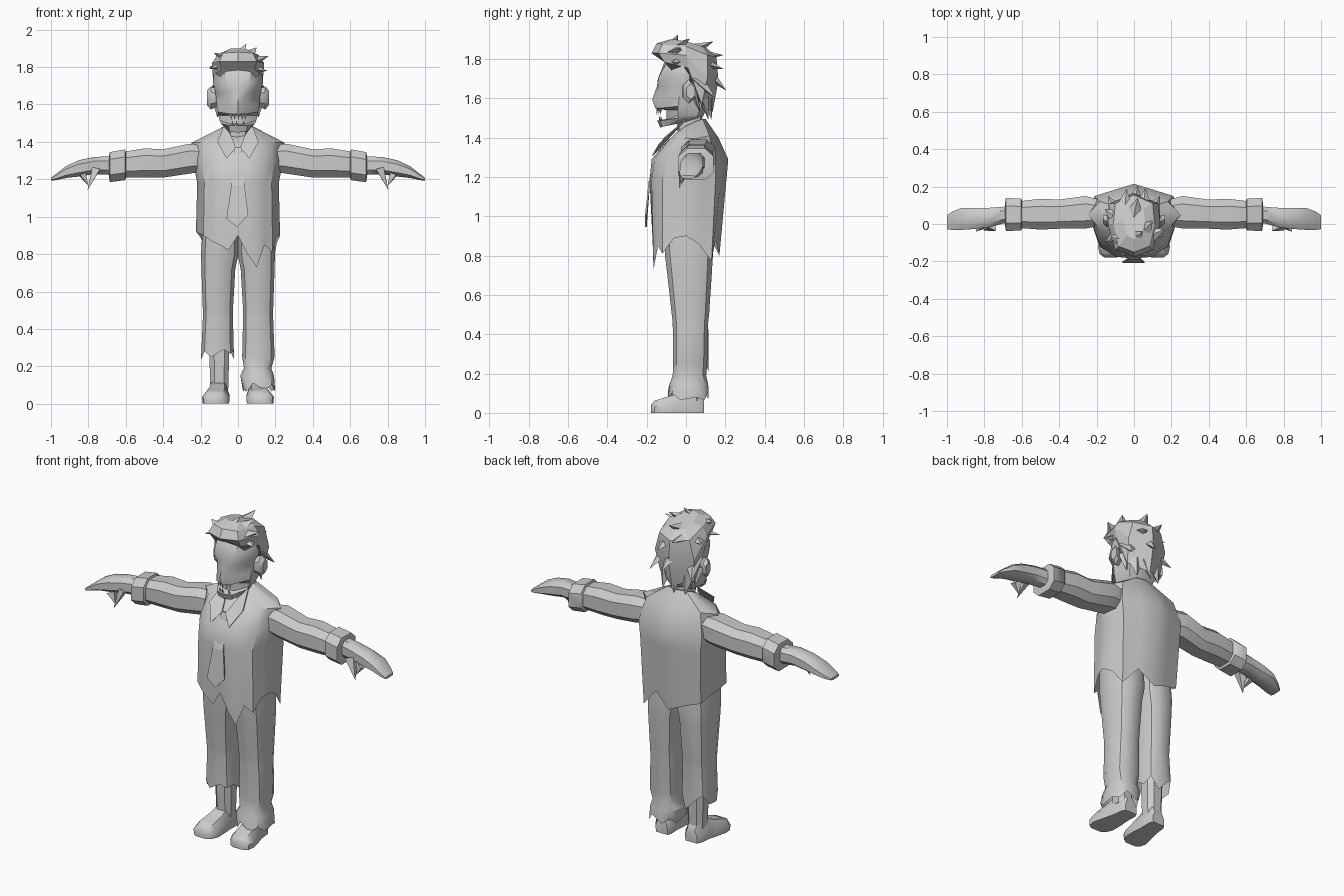
import bpy, bmesh, math
from mathutils import Vector

grey = bpy.data.materials.new("plain_grey")
grey.diffuse_color = (0.6, 0.6, 0.6, 1)


def finish(name, bm, angle=40):
    bmesh.ops.recalc_face_normals(bm, faces=bm.faces)
    me = bpy.data.meshes.new(name)
    bm.to_mesh(me)
    bm.free()
    me.materials.append(grey)
    for p in me.polygons:
        p.use_smooth = True
    me.set_sharp_from_angle(angle=math.radians(angle))
    ob = bpy.data.objects.new(name, me)
    bpy.context.collection.objects.link(ob)
    return ob


def loft(name, rings, caps=(True, True), angle=40):
    """Skin a list of equal-length closed rings."""
    bm = bmesh.new()
    vs = [[bm.verts.new(p) for p in r] for r in rings]
    n = len(rings[0])
    for a, b in zip(vs, vs[1:]):
        for i in range(n):
            j = (i + 1) % n
            bm.faces.new((a[i], a[j], b[j], b[i]))
    if caps[0]:
        bm.faces.new(vs[0])
    if caps[1]:
        bm.faces.new(vs[-1])
    return finish(name, bm, angle)


def mirror_ring(half):
    """Half ring from front centre to back centre -> whole ring."""
    return list(half) + [(-x, y, z) for x, y, z in half[-2:0:-1]]


def with_mids(ring):
    out = []
    for i, p in enumerate(ring):
        out += [Vector(p), (Vector(p) + Vector(ring[(i + 1) % len(ring)])) / 2]
    return out


def oval(u0, u1, v0, v1, n=10, power=0.75):
    """Rounded box section as (u, v) pairs."""
    pts = []
    for i in range(n):
        a = 2 * math.pi * (i + 0.5) / n
        c, s = math.cos(a), math.sin(a)
        c = math.copysign(abs(c) ** power, c)
        s = math.copysign(abs(s) ** power, s)
        pts.append(((u0 + u1) / 2 + c * (u1 - u0) / 2, (v0 + v1) / 2 + s * (v1 - v0) / 2))
    return pts


def spikes(name, items, sides=4):
    """Pointed locks, each base, tip and base radius."""
    bm = bmesh.new()
    for base, tip, r in items:
        b, t = Vector(base), Vector(tip)
        q = (t - b).to_track_quat('Z', 'Y')
        ring = []
        for i in range(sides):
            a = 2 * math.pi * i / sides
            ring.append(bm.verts.new(b + q @ Vector((r * math.cos(a), r * 0.6 * math.sin(a), 0))))
        top = bm.verts.new(t)
        bm.faces.new(ring)
        for i in range(sides):
            bm.faces.new((ring[i], ring[(i + 1) % sides], top))
    return finish(name, bm, 25)


def plate(name, pts, depth=0.008, mirror=False):
    bm = bmesh.new()
    for s in ((1, -1) if mirror else (1,)):
        f = bm.faces.new([bm.verts.new((s * x, y, z)) for x, y, z in pts])
        r = bmesh.ops.extrude_face_region(bm, geom=[f])
        for v in r["geom"]:
            if isinstance(v, bmesh.types.BMVert):
                v.co.y -= depth
    return finish(name, bm, 25)


# Shirt body with torn hem
body = [mirror_ring(h) for h in (
    [(0, -.17, .9), (.1, -.165, .9), (.185, -.12, .9), (.225, 0, .9), (.19, .13, .9), (0, .17, .9)],
    [(0, -.185, 1.18), (.1, -.175, 1.18), (.18, -.12, 1.18), (.218, .02, 1.18), (.2, .15, 1.18), (0, .205, 1.18)],
    [(0, -.175, 1.29), (.1, -.16, 1.29), (.19, -.09, 1.29), (.24, .04, 1.29), (.21, .15, 1.28), (0, .215, 1.29)],
    [(0, -.10, 1.38), (.09, -.085, 1.39), (.17, -.04, 1.4), (.25, .05, 1.395), (.18, .12, 1.41), (0, .165, 1.4)],
    [(0, -.055, 1.41), (.04, -.045, 1.43), (.07, 0, 1.46), (.08, .04, 1.48), (.06, .085, 1.495), (0, .1, 1.495)])]
body = [with_mids(r) for r in body]
hem = [.90, .80, .73, .85, .81, .89, .90, .86, .77, .88, .80, .84, .87, .90, .92, .91, .90, .87, .85, .82]
for p, z in zip(body[0], hem):
    p.z = z
loft("shirt", body, caps=(False, True), angle=35)

# Collar and tie
plate("collar", [(.012, -.13, 1.37), (.06, -.165, 1.31), (.11, -.105, 1.40), (.075, -.0, 1.49), (.04, -.05, 1.44)], mirror=True)
plate("tie_blade", [(-.035, -.183, 1.17), (.035, -.183, 1.17), (.055, -.2, 1.01), (-.005, -.2, .945), (-.062, -.2, .99)])
plate("tie_top", [(-.02, -.12, 1.37), (.02, -.12, 1.37), (.035, -.185, 1.17), (-.035, -.185, 1.17)])

# Neck
loft("neck", [[(x, y, z) for x, y in oval(-.06, .06, y0, y0 + .13)] for z, y0 in ((1.38, -.04), (1.54, -.05))])

# Head, with the mouth set back between the lips
loft("head", [mirror_ring(h) for h in (
    [(0, -.13, 1.45), (.045, -.122, 1.455), (.065, -.05, 1.47), (.05, 0, 1.48), (0, .03, 1.49)],
    [(0, -.147, 1.487), (.05, -.13, 1.487), (.092, -.04, 1.50), (.075, .05, 1.5), (0, .08, 1.5)],
    [(0, -.10, 1.495), (.04, -.09, 1.495), (.098, -.04, 1.515), (.08, .06, 1.515), (0, .09, 1.515)],
    [(0, -.10, 1.54), (.04, -.09, 1.54), (.105, -.04, 1.54), (.09, .07, 1.54), (0, .1, 1.54)],
    [(0, -.157, 1.55), (.05, -.135, 1.55), (.108, -.04, 1.56), (.095, .08, 1.56), (0, .11, 1.56)],
    [(0, -.172, 1.595), (.045, -.137, 1.60), (.115, -.035, 1.6), (.1, .08, 1.6), (0, .12, 1.6)],
    [(0, -.148, 1.66), (.055, -.118, 1.66), (.12, -.03, 1.66), (.11, .09, 1.66), (0, .13, 1.66)],
    [(0, -.143, 1.70), (.065, -.138, 1.71), (.135, -.03, 1.72), (.12, .09, 1.72), (0, .13, 1.72)],
    [(0, -.112, 1.78), (.07, -.10, 1.78), (.125, -.01, 1.78), (.11, .09, 1.78), (0, .13, 1.78)],
    [(0, -.06, 1.85), (.05, -.05, 1.85), (.08, .01, 1.85), (.06, .07, 1.85), (0, .09, 1.85)])])

# Teeth
teeth = []
for x in (-.036, -.018, .002, .022, .038):
    teeth.append(((x, -.145 + abs(x) * .5, 1.552), (x, -.15 + abs(x) * .5, 1.518), .009))
for x in (-.03, -.008, .03):
    teeth.append(((x, -.135 + abs(x) * .4, 1.484), (x, -.142 + abs(x) * .4, 1.515), .009))
spikes("teeth", teeth)

# Ears
for s, side in ((-1, "left"), (1, "right")):
    loft("ear_" + side, [[(s * x, c[0] + dy, c[1]) for c in oval(-w, w, 1.635 - h, 1.635 + h, 6, 1)]
                         for x, w, h, dy in ((.10, .022, .04, 0), (.145, .035, .062, .015), (.165, .025, .04, .025))])

# Hair cap and locks
loft("hair_cap", [mirror_ring(h) for h in (
    [(0, -.125, 1.795), (.09, -.11, 1.785), (.135, .01, 1.755), (.115, .08, 1.57), (0, .135, 1.53)],
    [(0, -.175, 1.83), (.10, -.14, 1.83), (.14, 0, 1.82), (.13, .11, 1.71), (0, .165, 1.69)],
    [(0, -.15, 1.88), (.08, -.12, 1.875), (.11, 0, 1.865), (.10, .11, 1.82), (0, .155, 1.81)],
    [(0, -.08, 1.9), (.04, -.06, 1.9), (.06, .02, 1.885), (.05, .08, 1.865), (0, .1, 1.86)])], angle=20)
locks = [((.0, -.08, 1.86), (.045, -.04, 1.925), .05), ((.05, -.04, 1.86), (.10, .02, 1.905), .05),
         ((.08, -.06, 1.83), (.165, -.03, 1.86), .05), ((-.06, -.08, 1.85), (-.13, -.07, 1.875), .05),
         ((-.08, -.05, 1.81), (-.155, -.10, 1.79), .04), ((.09, -.04, 1.79), (.155, -.07, 1.78), .04),
         ((0, .05, 1.85), (.02, .14, 1.89), .05), ((-.05, .08, 1.82), (-.04, .19, 1.82), .05),
         ((.05, .09, 1.78), (.06, .19, 1.75), .05), ((0, .10, 1.74), (.02, .205, 1.64), .06)]
for s in (-1, 1):
    locks += [((s * .09, .06, 1.70), (s * .14, .15, 1.60), .055), ((s * .07, .09, 1.6), (s * .075, .115, 1.49), .045),
              ((s * .105, .04, 1.64), (s * .11, .07, 1.53), .04)]
locks += [((0, .11, 1.6), (-.01, .13, 1.49), .05), ((-.09, .03, 1.8), (-.155, .08, 1.80), .05)]
spikes("hair_locks", locks)

# Arms: sleeve, rolled cuff, hand and curled fingers
sleeve = [(.17, -.01, .13, 1.24, 1.385), (.26, -.03, .155, 1.225, 1.395), (.4, -.03, .135, 1.205, 1.365),
          (.5, -.035, .14, 1.205, 1.37), (.62, -.025, .125, 1.205, 1.35)]
cuff = [(.6, -.035, .135, 1.2, 1.35), (.605, -.04, .14, 1.19, 1.365), (.685, -.043, .145, 1.18, 1.35),
        (.69, -.01, .11, 1.21, 1.33)]
hand = [(.64, 0, .1, 1.215, 1.33), (.70, .0, .095, 1.222, 1.325), (.77, -.02, .09, 1.225, 1.322),
        (.85, -.03, .09, 1.212, 1.305), (.92, -.035, .09, 1.205, 1.272), (.97, -.035, .07, 1.195, 1.232),
        (1.0, -.03, .05, 1.192, 1.208)]
for s, side in ((-1, "left"), (1, "right")):
    for name, secs, n in (("sleeve", sleeve, 8), ("cuff", cuff, 8), ("hand", hand, 8)):
        loft(name + "_" + side, [[(s * x, y, z) for y, z in oval(a, b, c, d, n)] for x, a, b, c, d in secs])
    spikes("thumb_" + side, [((s * .76, -.005, 1.255), (s * .805, -.035, 1.14), .04),
                             ((s * .83, -.01, 1.225), (s * .80, -.025, 1.165), .035)])


# Trousers with torn hems
def trouser(name, secs, jag):
    rings = [[Vector((x, y, z)) for x, y in oval(a, b, c, d, 12)] for z, a, b, c, d in secs]
    for i, p in enumerate(rings[-1]):
        p.z += jag[i % len(jag)]
    loft(name, rings, caps=(True, False), angle=35)


upper = [(.98, -.005, .19, -.12, .13), (.80, -.005, .2, -.11, .14), (.72, .012, .198, -.1, .135),
         (.5, .025, .19, -.075, .12), (.46, .025, .19, -.07, .115)]
trouser("trouser_right", upper + [(.25, .02, .198, -.068, .11), (.19, .03, .18, -.07, .105),
                                  (.15, .01, .195, -.085, .115), (.08, .025, .2, -.095, .118)],
        (0, -.015, .03, -.01, .02, -.015))
trouser("trouser_left", [(z, -b, -a, c, d) for z, a, b, c, d in upper] + [(.25, -.2, -.02, -.068, .118)],
        (-.01, .03, -.05, .02, .05, -.01, -.015, .03, .0, .04, .02, .03))

# Bare shin and ankle
for s, side, x in ((-1, "left", -.1), (1, "right", .11)):
    loft("shin_" + side, [[(u, v, z) for u, v in oval(x - w, x + w, .03 - w, .03 + w, 8)]
                          for z, w in ((.5, .06), (.25, .056), (.06, .05))])

# Shoes, toes turned slightly outward
shoe = [(.092, .04, .075, .098), (.07, .052, .11, .10), (.0, .055, .12, .105), (-.05, .065, .095, .11),
        (-.12, .074, .075, .118), (-.16, .062, .062, .122), (-.178, .035, .04, .125)]
for s, side in ((-1, "left"), (1, "right")):
    loft("shoe_" + side, [[(s * (cx + w * u), y, h * v) for u, v in
                           ((-.95, 0), (.95, 0), (1, .5), (.6, 1), (-.6, 1), (-1, .5))] for y, w, h, cx in shoe])
